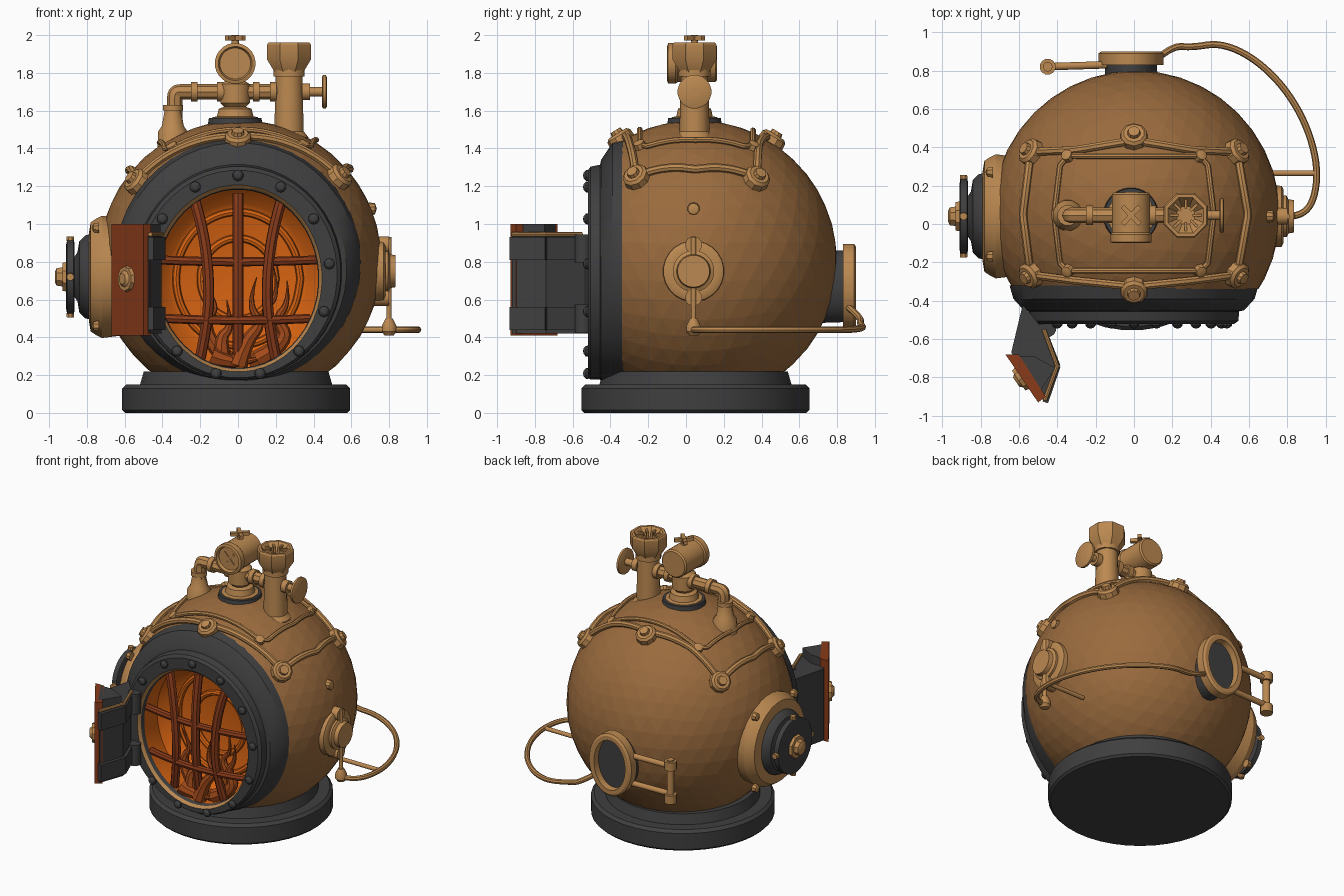
import bpy, bmesh, math
from mathutils import Vector, Matrix

cube = bpy.data.objects.get("Cube")
if cube:
    bpy.data.objects.remove(cube)


def material(name, rgb):
    m = bpy.data.materials.new(name)
    m.use_nodes = True
    m.diffuse_color = (*rgb, 1)
    m.node_tree.nodes["Principled BSDF"].inputs["Base Color"].default_value = (*rgb, 1)
    return m


BODY = material("aged bronze", (0.32, 0.145, 0.047))
BRASS = material("brass", (0.5, 0.25, 0.082))
IRON = material("dark iron", (0.05, 0.05, 0.052))
GLOW = material("glowing orange", (0.68, 0.125, 0.006))
RUST = material("rust red", (0.25, 0.043, 0.01))
FLAME = material("flame", (0.36, 0.068, 0.01))
X, Y, Z = Vector((1, 0, 0)), Vector((0, 1, 0)), Vector((0, 0, 1))
smooth = []


def finish(name, bm, mats, soft=True):
    bmesh.ops.remove_doubles(bm, verts=bm.verts, dist=1e-5)
    bmesh.ops.recalc_face_normals(bm, faces=bm.faces)
    me = bpy.data.meshes.new(name)
    bm.to_mesh(me)
    bm.free()
    for m in mats:
        me.materials.append(m)
    ob = bpy.data.objects.new(name, me)
    bpy.context.collection.objects.link(ob)
    if soft:
        smooth.append(ob)
    return ob


def loft(name, rings, mats, loc=(0, 0, 0), axis=Z, segs=32, bands=None, caps=True):
    """Rings are (height, radius) or (height, radius across, radius up, centre up)."""
    bm = bmesh.new()
    rot = Vector(axis).to_track_quat('Z', 'Y').to_matrix()
    loops = []
    for ring in rings:
        h, ru, rv, cv = ring if len(ring) == 4 else (ring[0], ring[1], ring[1], 0)
        loops.append([bm.verts.new(Vector(loc) + rot @ Vector(
            (ru * math.cos(a), cv + rv * math.sin(a), h)))
            for a in (math.tau * (i + 0.5) / segs for i in range(segs))])
    for b, (lo, hi) in enumerate(zip(loops, loops[1:])):
        for i in range(segs):
            j = (i + 1) % segs
            f = bm.faces.new((lo[i], lo[j], hi[j], hi[i]))
            f.material_index = bands[b] if bands else 0
    if caps:
        for k, ring in ((0, rings[0]), (-1, rings[-1])):
            if ring[1] > 0:
                bm.faces.new(loops[k]).material_index = bands[k] if bands else 0
    return finish(name, bm, mats)


def cyl(name, p, q, r, mat, segs=12):
    d = Vector(q) - Vector(p)
    return loft(name, [(0, r), (d.length, r)], [mat], p, d, segs)


def tube(name, pts, r, mat, cyclic=False, radii=None, curved=True):
    cu = bpy.data.curves.new(name, 'CURVE')
    cu.dimensions, cu.bevel_depth, cu.bevel_resolution = '3D', r, 2
    cu.use_fill_caps, cu.resolution_u = True, 5
    sp = cu.splines.new('NURBS' if curved else 'POLY')
    sp.points.add(len(pts) - 1)
    for i, p in enumerate(pts):
        sp.points[i].co = (*p, 1)
        sp.points[i].radius = radii[i] if radii else 1
    sp.use_cyclic_u, sp.use_endpoint_u, sp.order_u = cyclic, True, 3
    cu.materials.append(mat)
    ob = bpy.data.objects.new(name, cu)
    bpy.context.collection.objects.link(ob)
    bpy.ops.object.select_all(action='DESELECT')
    ob.select_set(True)
    bpy.context.view_layer.objects.active = ob
    bpy.ops.object.convert(target='MESH')
    smooth.append(bpy.context.object)


def box(name, loc, size, mat, turn=0, axis='Z'):
    bm = bmesh.new()
    bmesh.ops.create_cube(bm, size=1, matrix=Matrix.Translation(loc)
                          @ Matrix.Rotation(turn, 4, axis) @ Matrix.Diagonal((*size, 1)))
    return finish(name, bm, [mat], False)


def prism(name, plan, z0, z1, mat):
    bm = bmesh.new()
    f = bm.faces.new([bm.verts.new((x, y, z0)) for x, y in plan])
    up = bmesh.ops.extrude_face_region(bm, geom=[f])["geom"]
    bmesh.ops.translate(bm, vec=(0, 0, z1 - z0),
                        verts=[v for v in up if isinstance(v, bmesh.types.BMVert)])
    return finish(name, bm, [mat], False)


# Base
loft("base", [(0, .59), (.015, .605), (.13, .605), (.15, .585), (.15, .51), (.22, .49)],
     [IRON], (-.01, .05, 0), segs=40)

# Round body, open at the front
CENTRE, RAD = Vector((0.01, 0.05, 0.8)), 0.75
bm = bmesh.new()
bmesh.ops.create_icosphere(bm, subdivisions=4, radius=RAD, matrix=Matrix.Translation(CENTRE))
bmesh.ops.bisect_plane(bm, geom=bm.verts[:] + bm.edges[:] + bm.faces[:],
                       plane_co=(0, -.34, 0), plane_no=(0, -1, 0), clear_outer=True)
finish("body", bm, [BODY], False)


def on_body(x, y, lift=0.0):
    dx, dy = x - CENTRE.x, y - CENTRE.y
    p = Vector((dx, dy, math.sqrt(RAD ** 2 - dx * dx - dy * dy)))
    return CENTRE + p * (1 + lift / RAD)


# Front shell, flange and glowing chamber
loft("front_shell", [(.32, .65, .65, .8), (.39, .63, .635, .795), (.45, .575, .585, .755),
     (.455, .55, .57, .745), (.505, .545, .565, .74), (.52, .525, .55, .735),
     (.52, .445, .495, .712), (.5, .43, .478, .71), (.47, .425, .472, .71),
     (.3, .44, .475, .71), (.21, .37, .4, .71), (.19, .33, .36, .71), (.19, 0, 0, .71)],
     [IRON, BRASS, GLOW], axis=-Y, segs=48, bands=[0] * 6 + [1, 0] + [2] * 4, caps=False)
for r in (.33, .2):
    tube("chamber_ring", [(r * math.cos(a), -.21, .71 + 1.08 * r * math.sin(a)) for a in
         (math.tau * i / 24 for i in range(24))], .02, GLOW, cyclic=True)
for i in range(13):
    a = math.pi / 2 + math.tau * i / 13
    loft("flange_rivet", [(0, .03), (.015, .028), (.027, .015), (.03, 0)], [IRON],
         (.487 * math.cos(a), -.515, .725 + .532 * math.sin(a)), -Y, 10)

# Grate bars
for s in (-1, 0, 1):
    tube("upright_bar", [(s * .24, -.45, 1.16), (s * .19, -.48, 1.0), (s * .155, -.49, .75),
         (s * .155, -.48, .5), (s * .2, -.44, .29)], .03, RUST)
for z, w in ((.8, .42), (.49, .38)):
    tube("cross_bar", [(-w, -.45, z + .01), (-.2, -.485, z), (.2, -.485, z), (w, -.45, z + .01)],
         .024, RUST)

# Fire
for k, path in enumerate([
        [(-.02, .25), (-.15, .36), (-.17, .5), (-.1, .57), (-.19, .7)],
        [(-.08, .26), (-.1, .4), (-.03, .45), (-.06, .6)],
        [(.0, .25), (.04, .38), (.13, .47), (.05, .58), (.1, .72)],
        [(.06, .26), (.2, .3), (.2, .45), (.13, .55), (.22, .62), (.19, .77)],
        [(.1, .28), (.28, .38), (.2, .5), (.27, .58), (.26, .7)],
        [(-.14, .3), (0, .24), (.14, .3)]]):
    n = len(path)
    tube("flame", [(x, -.38 - .03 * (k % 3), z) for x, z in path], .045, FLAME,
         radii=[1.15 - 1.1 * i / (n - 1) for i in range(n)])

# Open door with hinges
prism("door", [(-.58, -.42), (-.64, -.67), (-.49, -.9), (-.47, -.92), (-.405, -.74), (-.48, -.54)],
      .42, .94, IRON)
prism("door_plate", [(-.67, -.68), (-.5, -.93), (-.46, -.9), (-.6, -.68)], .41, 1.0, RUST)
prism("door_cap", [(-.62, -.69), (-.5, -.89), (-.41, -.75), (-.52, -.69)], .93, 1.0, IRON)
tube("door_trim", [(-.47, -.55, .945), (-.4, -.74, .945), (-.465, -.92, .945)], .012, BRASS,
     curved=False)
out = Vector((-.25, -.17, 0)).normalized()
loft("door_emblem", [(0, .07), (.02, .065), (.02, .045), (.035, .03)], [BRASS],
     Vector((-.585, -.805, .71)), out, 10)
for z in (.5, .87):
    box("hinge_strap", (-.43, -.835, z), (.03, .2, .12), IRON, -.33)
    box("hinge_arm", (-.44, -.64, z), (.035, .22, .12), IRON, .37)
    cyl("hinge_knuckle", (-.45, -.545, z - .075), (-.45, -.545, z + .075), .045, IRON)

# Large side port with locking wheel
P = Vector((-.9, .04, .72))
loft("side_port_frame", [(.3, .31), (.18, .325), (.15, .31), (.12, .29), (.11, .23)],
     [BRASS], P, X)
loft("side_port_cover", [(.13, .23), (.09, .22), (.06, .19), (.05, .13), (.03, .1), (-.01, .1)],
     [IRON], P, X)
loft("lock_wheel", [(.035, .18), (.03, .195), (-.005, .195), (-.01, .17)], [IRON], P, X)
loft("lock_hub", [(0, .085), (-.03, .08), (-.03, .055), (-.06, .05), (-.07, .03)], [BRASS], P, X, 8)
for i in range(4):
    a = math.tau * i / 4
    c, s = math.cos(a), math.sin(a)
    loft("wheel_stud", [(0, .022), (.025, .02)], [BRASS], P + Vector((.012, .19 * c, .19 * s)),
         (0, c, s), 8)
for y, z in ((.27, .98), (-.17, .98), (.27, .46), (-.17, .46)):
    loft("frame_stud", [(0, .03), (.03, .025), (.04, 0)], [BRASS], (-.735, y, z), -X, 8)

# Small side port with hose
Q = Vector((.72, .04, .75))
loft("small_port", [(-.03, .165), (.05, .16), (.06, .14), (.06, .11), (.075, .11),
     (.085, .09), (.115, .085)], [BRASS], Q, X, 24)
for s in (-1, 1):
    cyl("port_tab", Q + s * .14 * Z, Q + s * .14 * Z + .08 * X, .045, BRASS)
cyl("port_rod", (.8, .04, .42), (.8, .04, .93), .014, BRASS)
loft("rod_foot", [(0, .025), (.02, .04), (.05, .04), (.09, .02)], [BRASS], (.8, .04, .41), Z, 12)
loft("side_stud", [(0, .035), (.035, .03), (.045, 0)], [BRASS], (.69, .04, 1.08), X, 10)
tube("hose", [(.8, .04, .44), (.87, .04, .44), (.94, .12, .44), (.96, .3, .44), (.9, .52, .44),
     (.78, .72, .44), (.62, .87, .44), (.45, .945, .45), (.3, .92, .47), (.2, .93, .5),
     (.12, .86, .56)], .018, BRASS)
cyl("hose_bracket", (.66, .265, .44), (.95, .265, .44), .015, BRASS)

# Rear port with handle
loft("rear_neck", [(.7, .14, .195, 0), (.85, .135, .19, 0)], [IRON], (-.015, 0, .67), Y)
loft("rear_ring", [(.83, .13, .18, 0), (.83, .17, .225, 0), (.89, .17, .225, 0),
     (.9, .155, .21, 0), (.9, .125, .18, 0), (.855, .12, .175, 0)], [BRASS],
     (-.015, 0, .67), Y, caps=False)
for z in (.55, .75):
    cyl("handle_arm", (-.14, .83, z), (-.45, .82, z), .02, BRASS)
cyl("handle_grip", (-.45, .82, .5), (-.45, .82, .8), .025, BRASS)
for z in (.49, .73):
    cyl("grip_collar", (-.45, .82, z), (-.45, .82, z + .06), .042, BRASS)

# Crown seams and bolts
def seam(name, corners, r):
    pts = []
    for a, b in zip(corners, corners[1:] + corners[:1]):
        pts += [on_body(*Vector(a).lerp(Vector(b), t / 6), .012) for t in range(6)]
    tube(name, pts, r, BRASS, cyclic=True)


seam("outer_seam", [(-.53, .37), (-.3, .38), (0, .43), (.3, .38), (.53, .37), (.585, .05),
                    (.53, -.26), (.3, -.29), (0, -.32), (-.3, -.29), (-.53, -.26), (-.57, .05)], .022)
seam("inner_seam", [(-.34, .35), (.34, .35), (.38, .3), (.41, .05), (.38, -.2), (.34, -.24),
                    (-.34, -.24), (-.38, -.2), (-.41, .05), (-.38, .3)], .015)
for x, y in ((-.53, .37), (0, .45), (.53, .37), (-.53, -.26), (0, -.34), (.53, -.26)):
    p = on_body(x, y)
    loft("crown_bolt", [(-.02, .075), (.03, .07), (.045, .055), (.045, .035), (.065, .03)],
         [BRASS], p, p - CENTRE, 10)
for x in (-.34, .34):
    for y in (.35, -.24):
        p = on_body(x, y)
        loft("seam_rivet", [(0, .035), (.03, .03), (.04, 0)], [BRASS], p, p - CENTRE, 8)

# Pressure gauge on its stem
G = Vector((-.015, .045, 0))
loft("gauge_seat", [(1.5, .15), (1.56, .14)], [IRON], G)
loft("gauge_stem", [(1.53, .13), (1.565, .125), (1.57, .1), (1.61, .09), (1.62, .06), (1.64, .08),
     (1.74, .08), (1.76, .05), (1.8, .05)], [BRASS], G, segs=12)
loft("gauge", [(-.12, .09), (-.11, .1), (.09, .1), (.1, .108), (.14, .108), (.145, .09), (.125, .082)],
     [BRASS], G + 1.85 * Z, -Y, 24)
for t in (.8, -.8):
    box("gauge_needle", G + Vector((0, -.128, 1.85)), (.11, .008, .016), BRASS, t, 'Y')
    box("top_handle", G + 1.985 * Z, (.13, .025, .025), BRASS, t)
cyl("top_stem", G + 1.94 * Z, G + 2.0 * Z, .02, BRASS)

# Cross pipe with elbow
tube("cross_pipe", [(.3, .045, 1.7), (-.28, .045, 1.7), (-.335, .045, 1.7), (-.335, .045, 1.64),
                    (-.335, .045, 1.5)], .04, BRASS)
for x in (-.25, -.11, .08, .17):
    cyl("pipe_collar", (x, .045, 1.7), (x + .035, .045, 1.7), .053, BRASS)
loft("elbow_foot", [(1.4, .085), (1.49, .08), (1.52, .06), (1.6, .045), (1.6, .055), (1.63, .055)],
     [BRASS], (-.345, .045, 0), segs=12)

# Chimney valve with octagonal funnel and hand wheel
C = Vector((.27, .045, 0))
loft("valve_column", [(1.38, .11), (1.46, .105), (1.49, .08), (1.78, .072), (1.78, .085), (1.82, .085)],
     [BRASS], C, segs=14)
loft("funnel", [(1.8, .08), (1.87, .125), (1.95, .125), (1.96, .118), (1.96, .1), (1.9, .05)],
     [BRASS], C, segs=8)
for i in range(8):
    a = math.tau * i / 8
    d = Vector((math.cos(a), math.sin(a), 0))
    box("funnel_rib", C + .07 * d + 1.925 * Z, (.07, .014, .045), BRASS, a)
cyl("wheel_shaft", (.3, .045, 1.7), (.47, .045, 1.7), .025, BRASS)
cyl("shaft_collar", (.34, .045, 1.7), (.38, .045, 1.7), .045, BRASS)
loft("hand_wheel", [(.445, .08), (.45, .09), (.465, .09), (.47, .08)], [BRASS], (0, .045, 1.7), X, 20)

# Soft shading with crisp edges
bpy.ops.object.select_all(action='DESELECT')
for ob in smooth:
    ob.select_set(True)
bpy.context.view_layer.objects.active = smooth[0]
bpy.ops.object.shade_smooth_by_angle(angle=math.radians(32))
